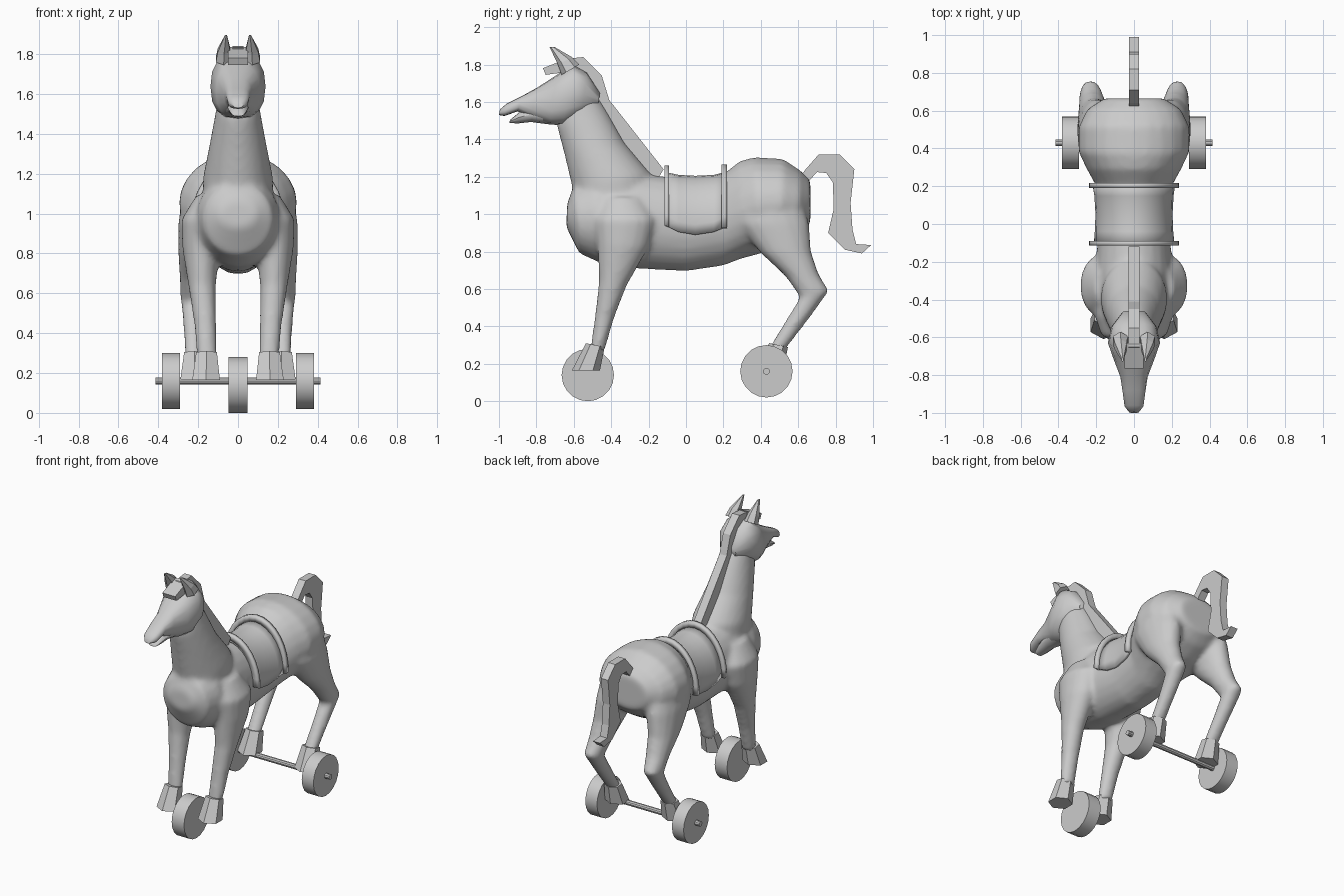
import bpy, bmesh, math
from mathutils import Vector

if "Cube" in bpy.data.objects:
    bpy.data.objects.remove(bpy.data.objects["Cube"])


def finish(name, bm, angle=None):
    bmesh.ops.recalc_face_normals(bm, faces=bm.faces[:])
    me = bpy.data.meshes.new(name)
    bm.to_mesh(me)
    bm.free()
    ob = bpy.data.objects.new(name, me)
    bpy.context.collection.objects.link(ob)
    if angle:
        bpy.ops.object.select_all(action='DESELECT')
        ob.select_set(True)
        bpy.context.view_layer.objects.active = ob
        bpy.ops.object.shade_smooth_by_angle(angle=math.radians(angle))
    return ob


def loft(bm, rings, n=16, power=1.0, side=1):
    """Rings: (y0, z0, y1, z1, half width, x centre), ends given in side view."""
    def sp(t):
        return math.copysign(abs(t) ** power, t)
    loops = []
    for y0, z0, y1, z1, hw, *x in rings:
        a, b = Vector((0, y0, z0)), Vector((0, y1, z1))
        mid = (a + b) / 2 + Vector((side * (x[0] if x else 0), 0, 0))
        loop = []
        for k in range(n):
            t = 2 * math.pi * k / n
            loop.append(bm.verts.new(mid + (b - a) / 2 * sp(math.cos(t))
                                     + Vector((hw * sp(math.sin(t)), 0, 0))))
        loops.append(loop)
    for p, q in zip(loops, loops[1:]):
        for k in range(n):
            bm.faces.new((p[k], p[(k + 1) % n], q[(k + 1) % n], q[k]))
    bm.faces.new(loops[0])
    bm.faces.new(loops[-1][::-1])


def plate(name, pts, hw):
    """Side-view outline given thickness across x."""
    bm = bmesh.new()
    f = bm.faces.new([bm.verts.new((-hw, y, z)) for y, z in pts])
    new = bmesh.ops.extrude_face_region(bm, geom=[f])['geom']
    bmesh.ops.translate(bm, vec=(2 * hw, 0, 0),
                        verts=[v for v in new if isinstance(v, bmesh.types.BMVert)])
    return finish(name, bm)


def arch(name, rows, thick, zc=0.945, n=16):
    """Saddle-like shell; rows: (y, half width, top z, bottom z)."""
    bm = bmesh.new()
    grid = []
    for y, rx, top, low in rows:
        a0 = math.asin((low - zc) / (top - zc))
        angs = [a0 + (math.pi - 2 * a0) * k / n for k in range(n + 1)]
        grid.append([bm.verts.new((rx * math.cos(a), y, zc + (top - zc) * math.sin(a)))
                     for a in angs])
    for p, q in zip(grid, grid[1:]):
        for k in range(n):
            bm.faces.new((p[k], p[k + 1], q[k + 1], q[k]))
    ob = finish(name, bm, 35)
    m = ob.modifiers.new("thickness", 'SOLIDIFY')
    m.thickness, m.offset = thick, 0
    return ob


def drum(name, x, y, z, r, length, n):
    bpy.ops.mesh.primitive_cylinder_add(vertices=n, radius=r, depth=length,
                                        location=(x, y, z), rotation=(0, math.pi / 2, 0))
    bpy.context.object.name = name
    bpy.ops.object.shade_smooth_by_angle(angle=math.radians(35))


# Body, neck and legs, blended into one skin
bm = bmesh.new()
loft(bm, [(-.64, .93, -.635, 1.06, .09), (-.57, .79, -.60, 1.15, .175),
          (-.45, .735, -.50, 1.20, .21), (-.28, .71, -.25, 1.22, .205),
          (0, .695, 0, 1.185, .187), (.2, .725, .2, 1.215, .20),
          (.29, .76, .29, 1.285, .25), (.4, .79, .37, 1.305, .295),
          (.5, .82, .52, 1.295, .295), (.6, .88, .61, 1.235, .25),
          (.665, .95, .665, 1.18, .16)], 24)
loft(bm, [(-.60, .95, -.14, .98, .18), (-.61, 1.15, -.19, 1.22, .175),
          (-.65, 1.32, -.325, 1.38, .142), (-.69, 1.47, -.42, 1.55, .112),
          (-.68, 1.60, -.50, 1.68, .09)], 24)
for s in (1, -1):
    loft(bm, [(-.44, 1.09, -.24, 1.09, .06, .15), (-.49, .97, -.16, .97, .105, .18),
              (-.475, .84, -.20, .82, .095, .185), (-.465, .65, -.315, .62, .069, .18),
              (-.488, .45, -.382, .45, .056, .165), (-.513, .27, -.435, .27, .049, .155)], side=s)
    loft(bm, [(.27, 1.09, .62, 1.09, .11, .17), (.27, .95, .66, .95, .11, .19),
              (.40, .79, .67, .80, .09, .21), (.53, .67, .71, .68, .073, .22),
              (.61, .555, .765, .59, .058, .23), (.545, .45, .665, .45, .05, .225),
              (.435, .27, .525, .27, .047, .22)], side=s)
body = finish("horse_body", bm)
m = body.modifiers.new("blend", 'REMESH')
m.mode, m.voxel_size, m.use_smooth_shade = 'VOXEL', 0.016, True
m = body.modifiers.new("soften", 'SMOOTH')
m.factor, m.iterations = 0.5, 7

# Head and lower jaw
bm = bmesh.new()
loft(bm, [(-1.0, 1.53, -.995, 1.56, .025), (-.97, 1.525, -.96, 1.59, .05),
          (-.90, 1.55, -.88, 1.63, .06), (-.83, 1.515, -.79, 1.68, .072),
          (-.73, 1.48, -.69, 1.745, .11), (-.66, 1.475, -.60, 1.80, .138),
          (-.56, 1.52, -.53, 1.76, .12), (-.47, 1.58, -.46, 1.65, .06)], 16, 0.8)
finish("head", bm, 50)
bm = bmesh.new()
loft(bm, [(-.945, 1.488, -.94, 1.505, .03), (-.90, 1.485, -.885, 1.55, .045),
          (-.83, 1.493, -.80, 1.58, .055), (-.73, 1.48, -.71, 1.60, .08)], 12)
finish("lower_jaw", bm, 40)

# Ears
bm = bmesh.new()
for s in (1, -1):
    loft(bm, [(-.665, 1.745, -.57, 1.80, .045, .072), (-.685, 1.80, -.61, 1.84, .036, .07),
              (-.73, 1.895, -.705, 1.895, .006, .06)], 6, side=s)
finish("ears", bm)

# Hooves
for label, dy, dx in (("front", 0, 0), ("rear", .98, .06)):
    bm = bmesh.new()
    for s in (1, -1):
        loft(bm, [(-.585 + .05, .31, -.435, .29, .06, .158 + dx),
                  (-.61, .165, -.46, .165, .08, .16 + dx)], 6, side=s)
    finish(label + "_hooves", bm).location.y = dy

# Mane, forelock and tail
plate("mane", [(-.68, 1.78), (-.65, 1.83), (-.55, 1.84), (-.45, 1.74), (-.41, 1.61),
               (-.12, 1.24), (-.15, 1.19), (-.24, 1.20), (-.44, 1.50), (-.52, 1.66),
               (-.58, 1.76)], .028)
plate("forelock", [(-.765, 1.78), (-.75, 1.745), (-.64, 1.76), (-.63, 1.835)], .05)
plate("tail", [(.61, 1.20), (.64, 1.24), (.71, 1.32), (.82, 1.32), (.90, 1.24), (.88, 1.06),
               (.89, .92), (.91, .84), (.99, .835), (.94, .79), (.85, .81), (.76, .90),
               (.79, 1.03), (.785, 1.17), (.75, 1.22), (.70, 1.225), (.66, 1.18)], .027)

# Saddle with raised front and rear rims
arch("saddle", [(-.11, .205, 1.215, .94), (-.04, .198, 1.20, .905), (.05, .194, 1.195, .89),
                (.15, .20, 1.20, .905), (.21, .21, 1.215, .93)], .02)
arch("saddle_front_rim", [(-.115, .218, 1.24, .94), (-.09, .218, 1.24, .93)], .04)
arch("saddle_rear_rim", [(.19, .218, 1.245, .925), (.218, .218, 1.245, .925)], .04)

# Wheels and axle
drum("front_wheel", 0, -.525, .14, .14, .095, 20)
for s, label in ((1, "left"), (-1, "right")):
    drum("rear_wheel_" + label, s * .335, .43, .16, .14, .09, 20)
drum("rear_axle", 0, .43, .16, .018, .83, 10)
